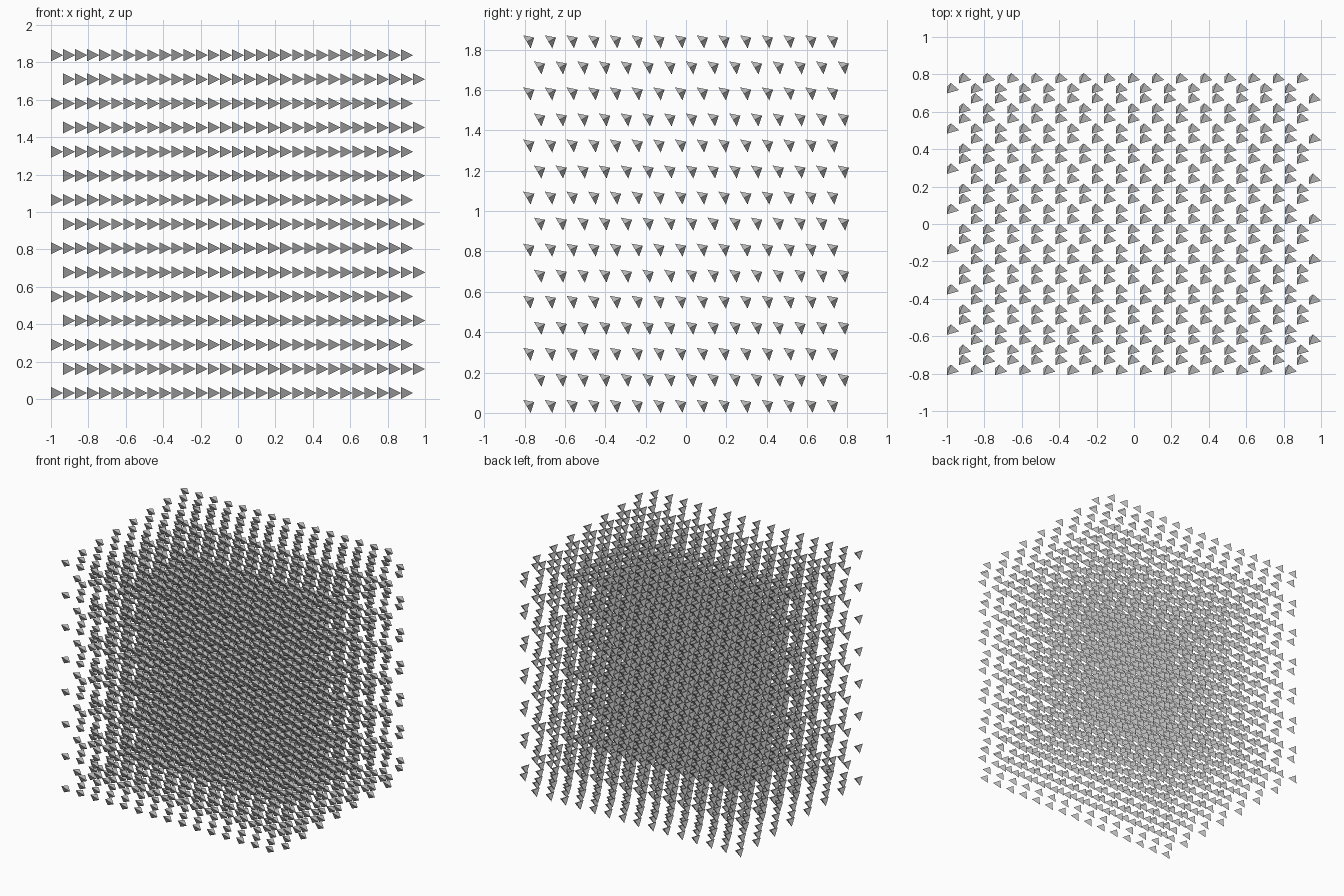
import bpy, bmesh
from math import radians, cos, sin
from mathutils import Matrix, Vector

if "Cube" in bpy.data.objects:
    bpy.data.objects.remove(bpy.data.objects["Cube"])

N = 15                       # pyramids along each axis
R = 2 / 46.5                 # base radius and height of one pyramid
STEP = Vector((3 * R, 2.5 * R, 3 * R))
TILT = radians(30)


def pyramid_mesh():
    """Three-sided pyramid, apex along +y, tipped back by 30 degrees."""
    bm = bmesh.new()
    base = [bm.verts.new((R * cos(a), 0, R * sin(a)))
            for a in (0, radians(120), radians(240))]
    apex = bm.verts.new((0, R, 0))
    bm.faces.new(base)
    for i in range(3):
        bm.faces.new((base[i], base[(i + 1) % 3], apex))
    bmesh.ops.rotate(bm, verts=bm.verts, matrix=Matrix.Rotation(TILT, 3, 'X'))
    # move the lower bounding corner to the origin
    low = Vector([min(v.co[k] for v in bm.verts) for k in range(3)])
    bmesh.ops.translate(bm, verts=bm.verts, vec=-low)
    bmesh.ops.recalc_face_normals(bm, faces=bm.faces)
    size = Vector([max(v.co[k] for v in bm.verts) for k in range(3)])
    mesh = bpy.data.meshes.new("pyramid")
    bm.to_mesh(mesh)
    bm.free()
    return mesh, size


def add_array(obj, count, offset):
    mod = obj.modifiers.new("array", 'ARRAY')
    mod.count = count
    mod.use_relative_offset = False
    mod.use_constant_offset = True
    mod.constant_offset_displace = offset


mesh, size = pyramid_mesh()
width_y = 14.5 * STEP.y + size.y

# Staggered lattice: odd rows shift in x, odd layers shift in x and y
for layer in (0, 1):
    for row in (0, 1):
        name = "pyramids_%s_layers_%s_rows" % (("even", "odd")[layer], ("even", "odd")[row])
        obj = bpy.data.objects.new(name, mesh)
        bpy.context.collection.objects.link(obj)
        obj.location = (-1 + (row + layer) * STEP.x / 2,
                        -width_y / 2 + (row + layer / 2) * STEP.y,
                        layer * STEP.z)
        add_array(obj, N, (STEP.x, 0, 0))
        add_array(obj, 8 - row, (0, 2 * STEP.y, 0))
        add_array(obj, 8 - layer, (0, 0, 2 * STEP.z))
